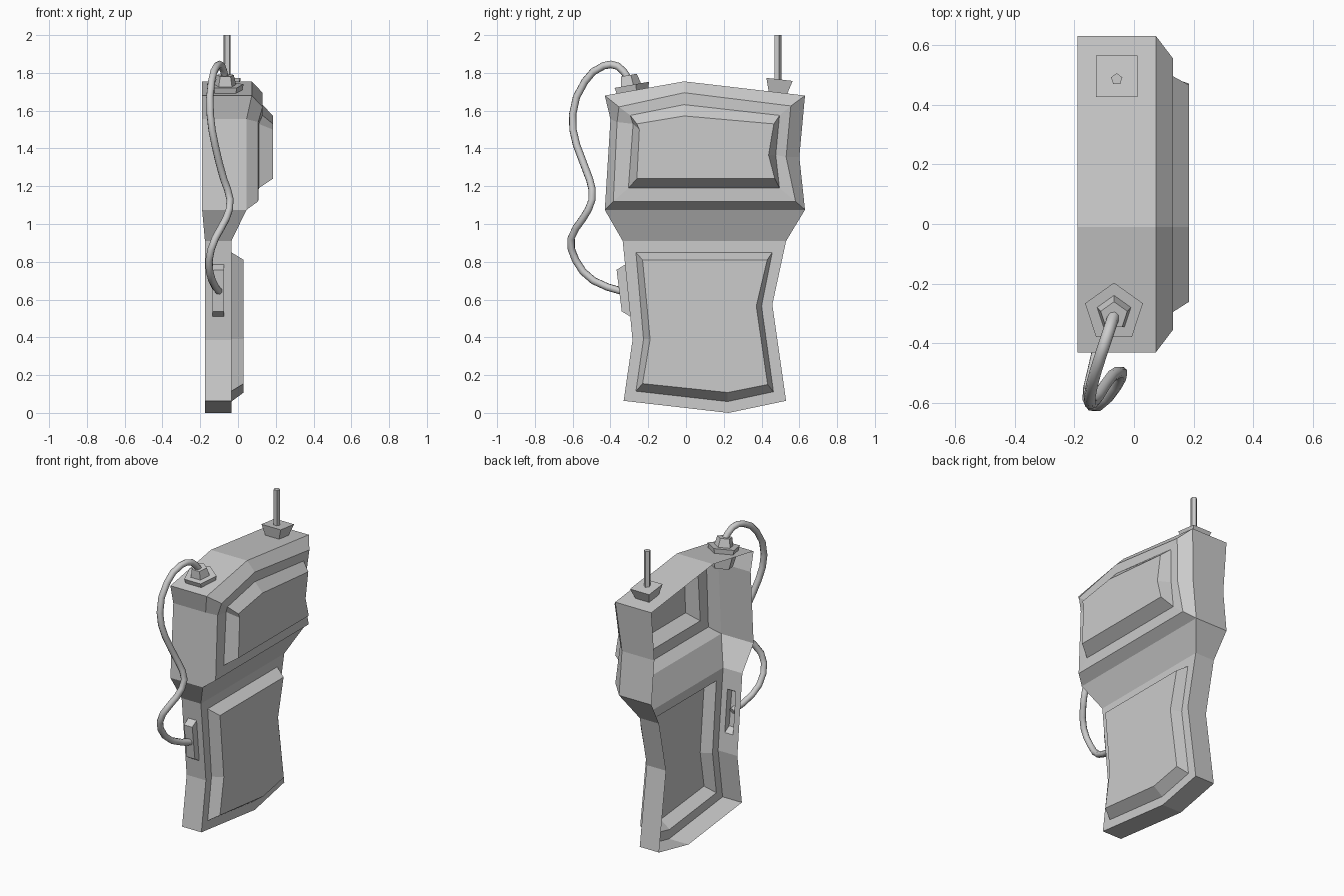
import bpy, bmesh
from math import atan2, pi
from mathutils import Matrix, Vector

cube = bpy.data.objects.get("Cube")
if cube:
    bpy.data.objects.remove(cube)

grey = bpy.data.materials.new("light_grey")
grey.use_nodes = True
grey.diffuse_color = (0.6, 0.6, 0.6, 1)
grey.node_tree.nodes["Principled BSDF"].inputs["Base Color"].default_value = (0.6, 0.6, 0.6, 1)


def finish(name, bm):
    mesh = bpy.data.meshes.new(name)
    bm.to_mesh(mesh)
    bm.free()
    mesh.materials.append(grey)
    obj = bpy.data.objects.new(name, mesh)
    bpy.context.collection.objects.link(obj)
    return obj


def ring(bm, xs, outline):
    """One loop of vertices; xs is a single x or one x per point."""
    if not isinstance(xs, list):
        xs = [xs] * len(outline)
    return [bm.verts.new((x, y, z)) for x, (y, z) in zip(xs, outline)]


def strip(bm, a, b, skip=-1):
    n = len(a)
    return [bm.faces.new((a[i], a[(i + 1) % n], b[(i + 1) % n], b[i]))
            for i in range(n) if i != skip]


# Casing: an open-backed shell made of an upper housing, a neck and a grip
bm = bmesh.new()

# Upper housing outlines: front top, peak, back top, back mid, back low, front low, front mid
rim = [(-.43, 1.68), (-.01, 1.755), (.63, 1.68), (.60, 1.355), (.63, 1.075), (-.43, 1.075), (-.40, 1.555)]
face = [(-.355, 1.62), (-.01, 1.695), (.555, 1.625), (.53, 1.355), (.58, 1.12), (-.385, 1.12), (-.365, 1.54)]
base = [(-.295, 1.575), (-.01, 1.632), (.495, 1.575), (.475, 1.365), (.495, 1.19), (-.305, 1.19), (-.28, 1.53)]
top = [(-.26, 1.53), (-.01, 1.572), (.465, 1.53), (.437, 1.365), (.47, 1.24), (-.26, 1.24), (-.247, 1.5)]
u0 = ring(bm, -.19, rim)
u1 = ring(bm, [.073] * 3 + [.045] * 4, rim)
u2 = ring(bm, [.13] * 3 + [.107] * 4, face)
u3 = ring(bm, [.13] * 3 + [.11] * 4, base)
u4 = ring(bm, .185, top)
strip(bm, u0, u1, skip=4)
strip(bm, u1, u2)
strip(bm, u2, u3)
strip(bm, u3, u4)
panel = bm.faces.new(u4)

# Grip outlines: front top, back top, back mid, back low, bottom, front low, front mid
rim = [(-.335, .91), (.53, .91), (.457, .573), (.53, .064), (.225, 0), (-.33, .064), (-.283, .387)]
base = [(-.265, .85), (.457, .85), (.40, .565), (.463, .112), (.22, .06), (-.265, .115), (-.225, .39)]
top = [(-.23, .81), (.43, .81), (.372, .565), (.432, .15), (.22, .108), (-.23, .155), (-.19, .39)]
g0 = ring(bm, -.175, rim)
g1 = ring(bm, -.035, rim)
g2 = ring(bm, -.035, base)
g3 = ring(bm, .03, top)
wall = strip(bm, g0, g1, skip=0)[-1]
strip(bm, g1, g2)
strip(bm, g2, g3)
bm.faces.new(g3)

# Neck joining housing and grip
bm.faces.new((u1[5], u1[4], g1[1], g1[0]))
bm.faces.new((u0[5], u1[5], g1[0], g0[0]))
bm.faces.new((u1[4], u0[4], g0[1], g1[1]))

# Socket raised from the grip's front wall, hollow behind
wall.normal_update()
w_co, w_no = wall.verts[0].co.copy(), wall.normal.copy()


def wall_faces():
    return [f for f in bm.faces if all(abs((v.co - w_co).dot(w_no)) < 1e-4 for v in f.verts)]


for axis, value in ((0, -.135), (0, -.075), (2, .51), (2, .785)):
    fs = wall_faces()
    geom = set(fs) | {e for f in fs for e in f.edges} | {v for f in fs for v in f.verts}
    co, no = Vector(), Vector()
    co[axis], no[axis] = value, 1
    bmesh.ops.bisect_plane(bm, geom=list(geom), plane_co=co, plane_no=no, dist=1e-5)
centre = Vector((-.105, -.31, .65))
socket = min(wall_faces(), key=lambda f: (f.calc_center_median() - centre).length)
out = bmesh.ops.extrude_face_region(bm, geom=[socket])["geom"]
if socket.is_valid:
    bm.faces.remove(socket)
for v in out:
    if isinstance(v, bmesh.types.BMVert):
        v.co.y -= .045
        v.co.z = .648 + (v.co.z - .648) * .8

bmesh.ops.recalc_face_normals(bm, faces=bm.faces[:])
if panel.normal.x < 0:
    bmesh.ops.reverse_faces(bm, faces=bm.faces[:])
finish("casing", bm)


# Fittings on the sloped roof
def frustum(name, sides, r_low, r_high, height, foot, tilt=0, turn=0):
    bm = bmesh.new()
    m = (Matrix.Translation(foot) @ Matrix.Rotation(tilt, 4, 'X')
         @ Matrix.Rotation(turn, 4, 'Z') @ Matrix.Translation((0, 0, height / 2)))
    bmesh.ops.create_cone(bm, cap_ends=True, segments=sides, radius1=r_low,
                          radius2=r_high, depth=height, matrix=m)
    return finish(name, bm)


front_tilt = atan2(.075, .42)
back_tilt = -atan2(.075, .64)
frustum("cable_mount", 5, .072, .102, .13, (-.067, -.274, 1.607), front_tilt)
frustum("cable_nut", 5, .06, .047, .055, (-.067, -.297, 1.733), front_tilt)
frustum("antenna_mount", 4, .067, .099, .078, (-.058, .486, 1.688), back_tilt, pi / 4)
frustum("antenna_rod", 5, .02, .02, .28, (-.058, .485, 1.72))

# Coiled cable from the nut down to the socket
path = [(-.067, -.305, 1.77), (-.085, -.36, 1.835), (-.11, -.435, 1.838), (-.14, -.535, 1.755),
        (-.147, -.60, 1.58), (-.122, -.58, 1.42), (-.075, -.51, 1.235), (-.042, -.497, 1.13),
        (-.062, -.545, 1.03), (-.12, -.608, .925), (-.153, -.585, .81), (-.137, -.49, .70),
        (-.10, -.335, .643)]
curve = bpy.data.curves.new("cable", 'CURVE')
curve.dimensions = '3D'
curve.bevel_depth = .02
curve.bevel_resolution = 2
curve.resolution_u = 2
curve.use_fill_caps = True
spline = curve.splines.new('BEZIER')
spline.bezier_points.add(len(path) - 1)
for point, co in zip(spline.bezier_points, path):
    point.co = co
    point.handle_left_type = point.handle_right_type = 'AUTO'
curve.materials.append(grey)
cable = bpy.data.objects.new("cable", curve)
bpy.context.collection.objects.link(cable)
bpy.ops.object.select_all(action='DESELECT')
cable.select_set(True)
bpy.context.view_layer.objects.active = cable
bpy.ops.object.convert(target='MESH')
bpy.ops.object.shade_smooth_by_angle(angle=pi / 3)
